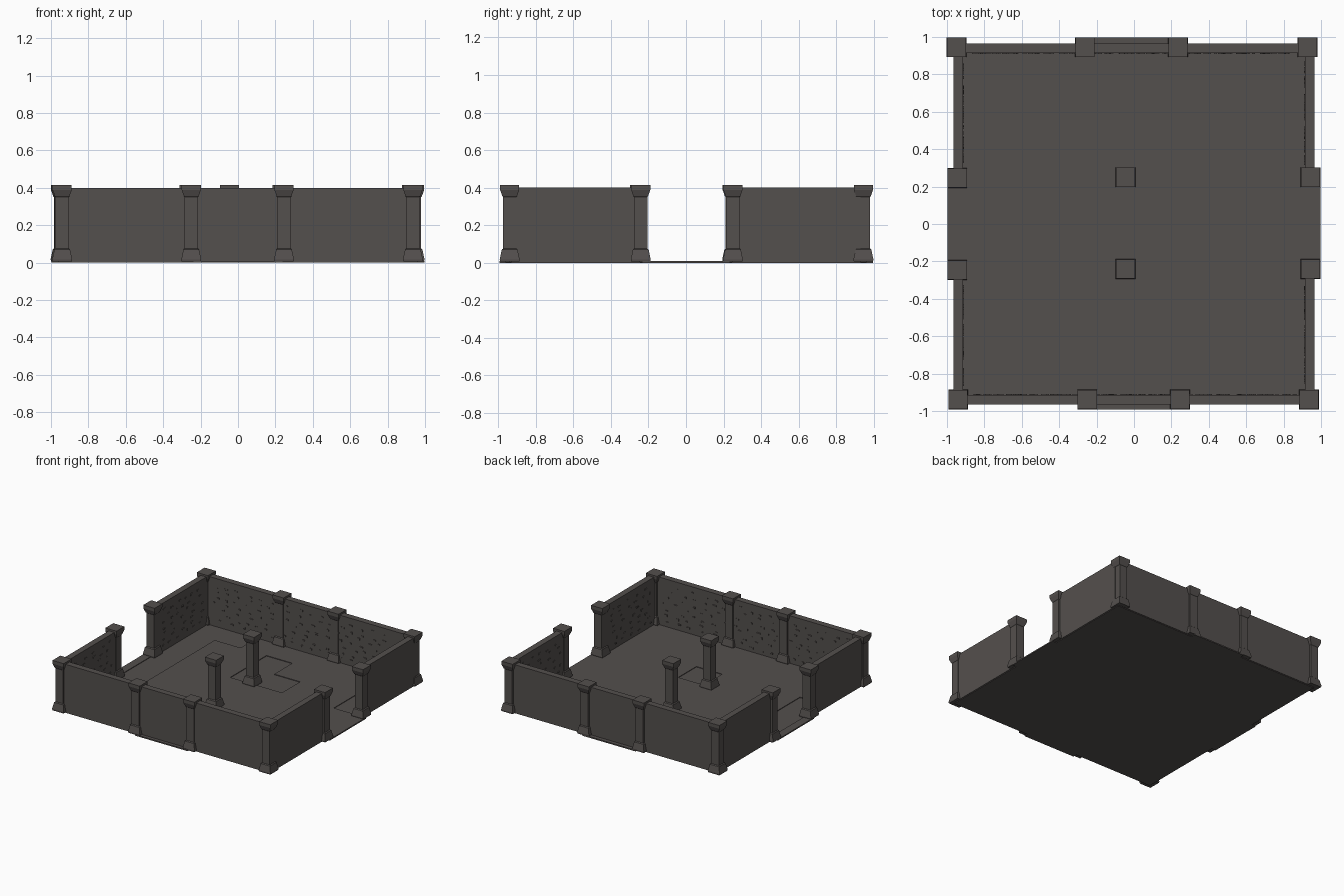
import bpy, bmesh, random
from mathutils import Vector

if "Cube" in bpy.data.objects:
    bpy.data.objects.remove(bpy.data.objects["Cube"])

random.seed(4)

stone = bpy.data.materials.new("dark grey stone")
stone.diffuse_color = (0.088, 0.079, 0.075, 1)
stone.use_nodes = True
stone.node_tree.nodes["Principled BSDF"].inputs["Base Color"].default_value = stone.diffuse_color


def finish(name, bm):
    bmesh.ops.recalc_face_normals(bm, faces=bm.faces)
    me = bpy.data.meshes.new(name)
    bm.to_mesh(me)
    bm.free()
    me.materials.append(stone)
    ob = bpy.data.objects.new(name, me)
    bpy.context.collection.objects.link(ob)
    return ob


def add_box(bm, lo, hi):
    lo, hi = Vector(lo), Vector(hi)
    vs = bmesh.ops.create_cube(bm, size=1)["verts"]
    for v in vs:
        v.co = (lo + hi) / 2 + v.co * (hi - lo)
    return vs


def make_pillar(name, x, y):
    # square cross-section lofted through (height, half width)
    profile = [(0.006, 0.051), (0.018, 0.053), (0.07, 0.042), (0.076, 0.035),
               (0.35, 0.035), (0.355, 0.039), (0.388, 0.051), (0.415, 0.051)]
    bm = bmesh.new()
    rings = [[bm.verts.new((x + sx * r, y + sy * r, z))
              for sx, sy in ((-1, -1), (1, -1), (1, 1), (-1, 1))]
             for z, r in profile]
    for a, b in zip(rings, rings[1:]):
        for i in range(4):
            j = (i + 1) % 4
            bm.faces.new((a[i], a[j], b[j], b[i]))
    bm.faces.new(rings[0])
    bm.faces.new(rings[-1])
    finish(name, bm)


def make_wall(name, axis, side, start, end):
    # axis 0 runs along x, axis 1 along y; chipped stones on the inner face
    def span(a0, a1, d0, d1, z0, z1):
        d0, d1 = sorted((d0 * side, d1 * side))
        if axis == 0:
            return (a0, d0, z0), (a1, d1, z1)
        return (d0, a0, z0), (d1, a1, z1)

    bm = bmesh.new()
    add_box(bm, *span(start, end, 0.914, 0.965, 0.005, 0.4))
    rows, step = 7, 0.085
    for r in range(rows):
        a = start + 0.06 + random.uniform(0, step)
        while a < end - 0.08:
            w, h = random.uniform(0.012, 0.032), random.uniform(0.007, 0.014)
            z = 0.045 + r * 0.048 + random.uniform(-0.012, 0.012)
            out = random.uniform(0.003, 0.006)
            vs = add_box(bm, *span(a, a + w, 0.914 - out, 0.916, z, z + h))
            for v in vs:      # ragged chip edges
                v.co.z += random.uniform(-0.004, 0.004)
            a += w + random.uniform(0.6, 1.4) * step
    finish(name, bm)


# floor of square flagstones, some sunk a little
T = 0.235
sunk = {(0, c) for c in range(2, 8)} | {(1, 7), (0, 0), (3, 5), (3, 6), (4, 5),
                                       (4, 2), (7, 5), (7, 6), (7, 7)}
bm = bmesh.new()
add_box(bm, (-0.96, -0.96, 0), (0.96, 0.96, 0.005))
finish("floor_slab", bm)

bm = bmesh.new()
grid = {}


def node(i, j):
    if (i, j) not in grid:
        grid[i, j] = bm.verts.new(((i - 4) * T, (j - 4) * T, 0.005))
    return grid[i, j]


tiles = [bm.faces.new((node(i, j), node(i + 1, j), node(i + 1, j + 1), node(i, j + 1)))
         for i in range(8) for j in range(8) if (i, j) not in sunk]
raised = bmesh.ops.extrude_face_region(bm, geom=tiles)["geom"]
for g in raised:
    if isinstance(g, bmesh.types.BMVert):
        g.co.z = 0.01
finish("floor_tiles", bm)

# threshold slabs sticking out in the middle of each side
for name, lo, hi in (("left", (-0.997, -0.235), (-0.93, 0.235)),
                     ("right", (0.93, -0.235), (0.997, 0.235)),
                     ("front", (-0.24, -0.993), (0.24, -0.93)),
                     ("back", (-0.24, 0.93), (0.24, 0.997))):
    bm = bmesh.new()
    add_box(bm, (*lo, 0), (*hi, 0.01))
    finish(name + "_threshold", bm)

# walls: full at front and back, split by a doorway at the sides
make_wall("front_wall", 0, -1, -0.93, 0.93)
make_wall("back_wall", 0, 1, -0.93, 0.93)
for side, name in ((-1, "left"), (1, "right")):
    make_wall(name + "_wall_front", 1, side, -0.93, -0.245)
    make_wall(name + "_wall_back", 1, side, 0.245, 0.93)

# pillars at the corners, along the walls, and two free-standing ones
for name, x, y in (
        ("corner_pillar_back_left", -0.949, 0.945),
        ("corner_pillar_back_right", 0.927, 0.945),
        ("corner_pillar_front_left", -0.94, -0.939),
        ("corner_pillar_front_right", 0.935, -0.939),
        ("back_pillar_left", -0.263, 0.945),
        ("back_pillar_right", 0.236, 0.945),
        ("front_pillar_left", -0.25, -0.939),
        ("front_pillar_right", 0.246, -0.939),
        ("left_door_pillar_back", -0.945, 0.246),
        ("left_door_pillar_front", -0.945, -0.246),
        ("right_door_pillar_back", 0.944, 0.25),
        ("right_door_pillar_front", 0.944, -0.241),
        ("inner_pillar_back", -0.045, 0.25),
        ("inner_pillar_front", -0.045, -0.241)):
    make_pillar(name, x, y)
